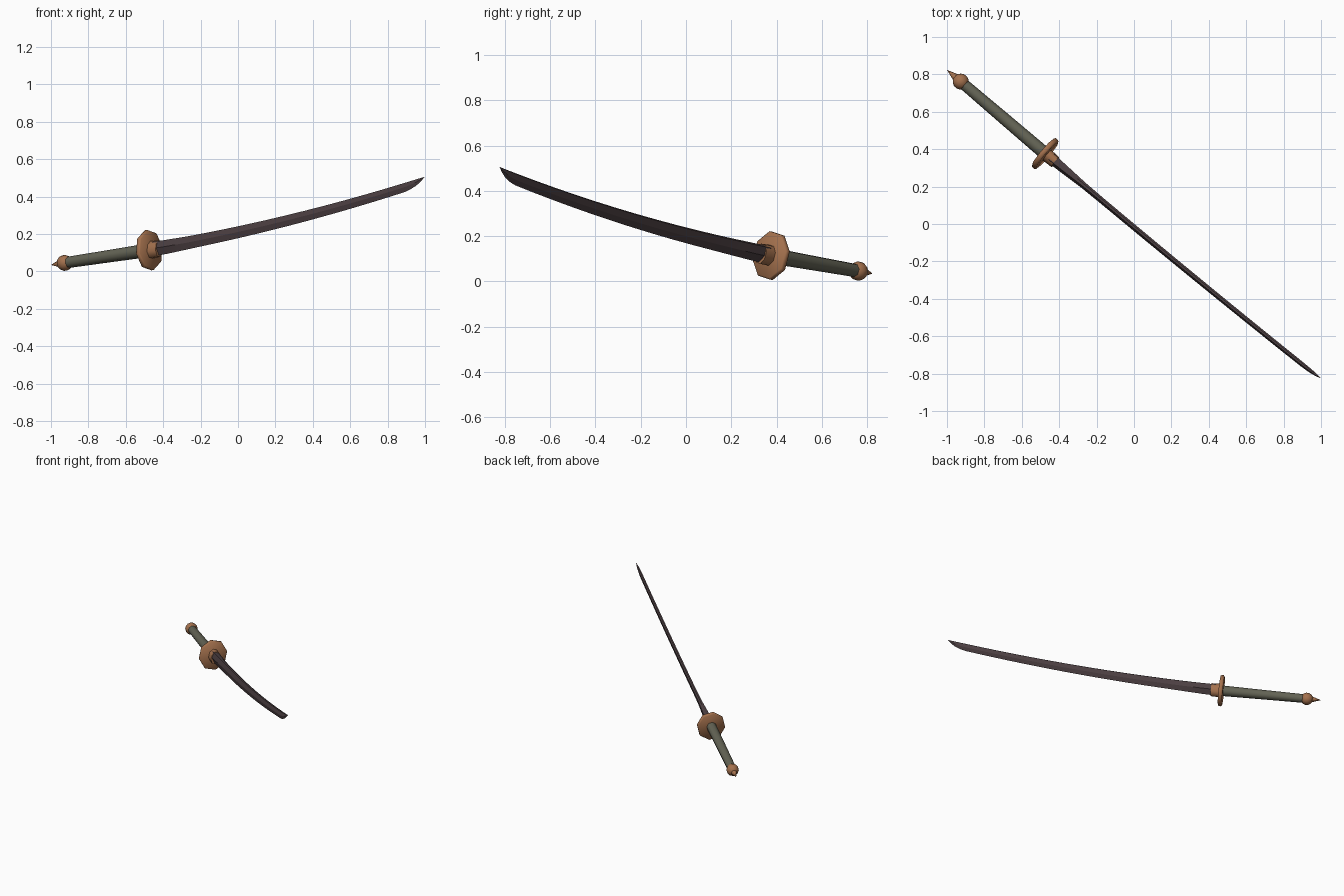
import bpy, bmesh, math
from mathutils import Matrix, Vector

if "Cube" in bpy.data.objects:
    bpy.data.objects.remove(bpy.data.objects["Cube"])

YAW = math.atan2(-0.825, 1.0)          # sword lies along the diagonal of the plan
K = math.hypot(1.0, 0.825)             # front-view x -> length along the sword
# the sword is rolled slightly about the line from pommel tip to blade tip
TAIL, TIP = Vector((-K, 0, 0.037)), Vector((K, 0, 0.507))
ROLL = (Matrix.Translation(TAIL) @ Matrix.Rotation(math.radians(-14), 4, TIP - TAIL)
        @ Matrix.Translation(-TAIL))
PLACE = Matrix.Rotation(YAW, 4, 'Z') @ ROLL


def material(name, rgb):
    m = bpy.data.materials.new(name)
    m.diffuse_color = (*rgb, 1)
    m.use_nodes = True
    m.node_tree.nodes["Principled BSDF"].inputs["Base Color"].default_value = m.diffuse_color
    return m


BRONZE = material("brown bronze", (0.37, 0.165, 0.075))
GRIP = material("grey green wrap", (0.125, 0.125, 0.09))
STEEL = material("dark steel", (0.072, 0.05, 0.054))


def loft(name, rings, mat, smooth):
    """Skin a list of equal-length rings (points in the sword frame) and cap both ends."""
    bm = bmesh.new()
    vs = [[bm.verts.new(PLACE @ Vector(p)) for p in r] for r in rings]
    n = len(rings[0])
    for a, b in zip(vs, vs[1:]):
        for i in range(n):
            bm.faces.new((a[i], a[(i + 1) % n], b[(i + 1) % n], b[i]))
    bm.faces.new(vs[0])
    bm.faces.new(vs[-1])
    bmesh.ops.recalc_face_normals(bm, faces=bm.faces)
    me = bpy.data.meshes.new(name)
    bm.to_mesh(me)
    bm.free()
    me.materials.append(mat)
    ob = bpy.data.objects.new(name, me)
    bpy.context.collection.objects.link(ob)
    me.shade_smooth()
    me.set_sharp_from_angle(angle=math.radians(smooth))
    return ob


def ring(x, rw, rh, sides=8):
    """Flat-topped polygon ring across the tilted handle axis, at front-view x."""
    slope = 0.113
    tilt = math.atan(slope)
    c = Vector((x * K, 0, 0.112 + (x + 0.47) * slope * K))
    out = []
    for i in range(sides):
        a = 2 * math.pi * (i + 0.5) / sides
        h = rh * math.sin(a)
        out.append((c.x - h * math.sin(tilt), rw * math.cos(a), c.z + h * math.cos(tilt)))
    return out


# grip
loft("grip", [ring(-0.925, 0.030, 0.030), ring(-0.7, 0.033, 0.033), ring(-0.46, 0.035, 0.037)],
     GRIP, 60)

# pommel: round ball with a pointed end
ball = []
for t in (178, 155, 130, 105, 80, 55, 30, 2):
    r = 0.043 * math.sin(math.radians(t))
    ball.append(ring(-0.925 + 0.043 / K * math.cos(math.radians(t)), r, r, 12))
loft("pommel_ball", ball, BRONZE, 60)
loft("pommel_point", [ring(-0.998, 0.0008, 0.0008), ring(-0.94, 0.026, 0.026)], BRONZE, 60)

# octagonal guard
loft("guard", [ring(-0.478, 0.094, 0.103), ring(-0.473, 0.1, 0.11),
               ring(-0.461, 0.1, 0.11), ring(-0.456, 0.094, 0.103)], BRONZE, 60)

# collar at the blade root
loft("collar", [ring(-0.465, 0.036, 0.048), ring(-0.412, 0.032, 0.047)], BRONZE, 60)


# curved single-edged blade
def spine(x):
    return 0.239 + 0.211 * x + 0.056 * x * x


def section(x, height, half):
    t = spine(x)
    return [(x * K, 0, t), (x * K, half * 0.8, t - 0.06 * height),
            (x * K, half, t - 0.55 * height), (x * K, 0, t - height),
            (x * K, -half, t - 0.55 * height), (x * K, -half * 0.8, t - 0.06 * height)]


rings = [section(-0.44, 0.08, 0.027), section(-0.36, 0.078, 0.022), section(-0.26, 0.074, 0.015)]
for i in range(11):
    f = i / 10
    rings.append(section(-0.16 + 1.06 * f, 0.071 - 0.019 * f, 0.0135 - 0.0025 * f))
rings += [section(0.93, 0.047, 0.010), section(0.96, 0.035, 0.008),
          section(0.98, 0.02, 0.005), section(0.998, 0.001, 0.0005)]
loft("blade", rings, STEEL, 25)
